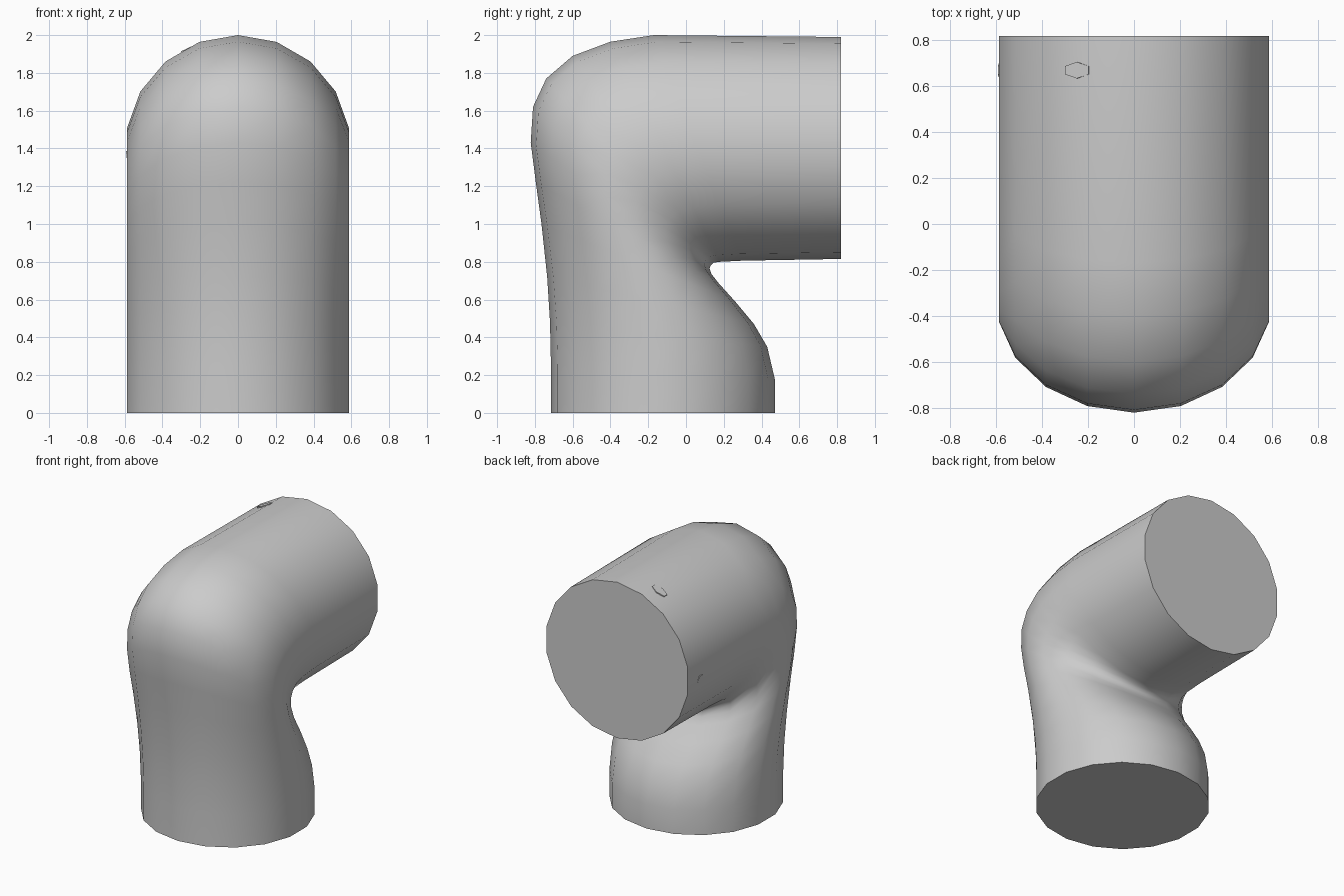
import bpy
import bmesh
from math import sin, cos, pi, radians
from mathutils import Vector, Matrix

cube = bpy.data.objects.get("Cube")
if cube:
    bpy.data.objects.remove(cube)

grey = bpy.data.materials.new("plain grey")
grey.use_nodes = True
colour = (0.6, 0.6, 0.6, 1)
grey.diffuse_color = colour
grey.node_tree.nodes["Principled BSDF"].inputs["Base Color"].default_value = colour


def add_object(name, bm):
    bmesh.ops.recalc_face_normals(bm, faces=bm.faces)
    mesh = bpy.data.meshes.new(name)
    bm.to_mesh(mesh)
    bm.free()
    mesh.materials.append(grey)
    obj = bpy.data.objects.new(name, mesh)
    bpy.context.collection.objects.link(obj)
    return obj


# Bent pipe: oval rings spanning an outer and an inner point (y, z)
SIDES = 18
HALF_WIDTH = 0.597
sections = [
    ((-.715, 0), (.47, 0)),
    ((-.715, .25), (.47, .18)),
    ((-.72, .48), (.43, .35)),
    ((-.735, .72), (.36, .47)),
    ((-.765, 1.0), (.26, .59)),
    ((-.795, 1.22), (.17, .69)),
    ((-.822, 1.43), (.135, .735)),
    ((-.81, 1.62), (.125, .765)),
    ((-.74, 1.77), (.13, .78)),
    ((-.6, 1.89), (.145, .795)),
    ((-.4, 1.965), (.18, .80)),
    ((-.17, 2.0), (.3, .806)),
    ((.82, 1.99), (.82, .815)),
]
bm = bmesh.new()
rings = []
for outer, inner in sections:
    a, b = Vector((0, *outer)), Vector((0, *inner))
    centre, arm = (a + b) / 2, (a - b) / 2
    side = Vector((HALF_WIDTH, 0, 0))
    angles = [2 * pi * i / SIDES for i in range(SIDES)]
    rings.append([bm.verts.new(centre + arm * cos(t) + side * sin(t)) for t in angles])
for low, high in zip(rings, rings[1:]):
    for i in range(SIDES):
        j = (i + 1) % SIDES
        bm.faces.new((low[i], low[j], high[j], high[i]))
# Flat closed ends
bm.faces.new(rings[0])
bm.faces.new(rings[-1])
pipe = add_object("bent_pipe", bm)
bpy.context.view_layer.objects.active = pipe
pipe.select_set(True)
bpy.ops.object.shade_smooth_by_angle(angle=radians(50))
pipe.select_set(False)

# Small oval pads lying on the horizontal arm
for name, angle in (("top_pad", -25), ("side_pad", -97)):
    bm = bmesh.new()
    bmesh.ops.create_cone(bm, cap_ends=True, segments=6, radius1=.065, radius2=.065, depth=.008)
    bmesh.ops.scale(bm, vec=(1, .55, 1), verts=bm.verts)
    place = Matrix.Translation((0, .67, 1.403)) @ Matrix.Rotation(radians(angle), 4, 'Y')
    bmesh.ops.transform(bm, matrix=place @ Matrix.Translation((0, 0, .587)), verts=bm.verts)
    add_object(name, bm)
